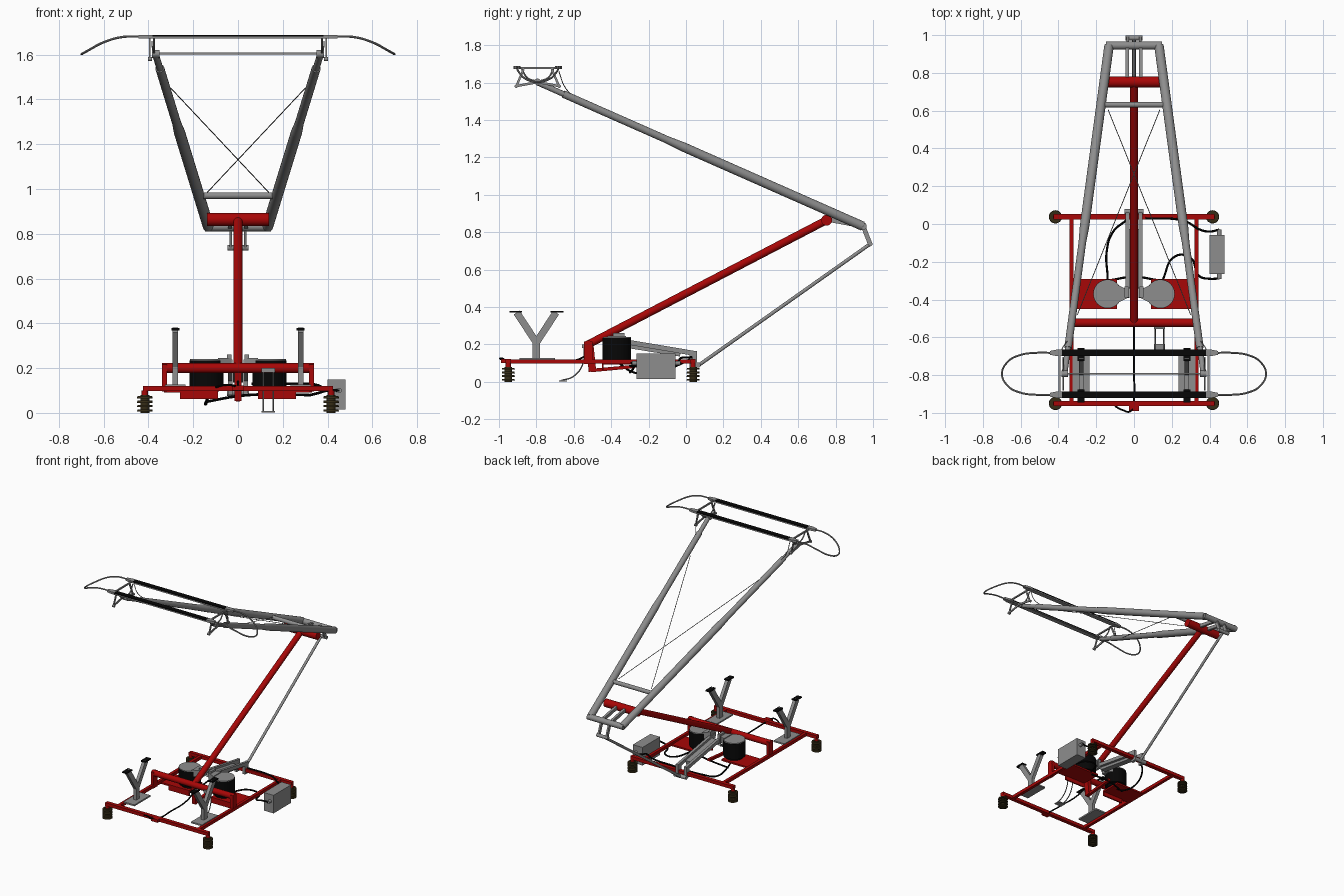
import bpy, bmesh, math
from mathutils import Vector, Matrix

if "Cube" in bpy.data.objects:
    bpy.data.objects.remove(bpy.data.objects["Cube"])


def mat(name, col):
    m = bpy.data.materials.new(name)
    m.diffuse_color = (*col, 1)
    m.use_nodes = True
    m.node_tree.nodes["Principled BSDF"].inputs["Base Color"].default_value = m.diffuse_color
    return m


RED = mat("red paint", (0.39, 0.002, 0.002))
GRAY = mat("gray metal", (0.27, 0.27, 0.27))
BLACK = mat("black rubber", (0.002, 0.002, 0.002))
BROWN = mat("brown ceramic", (0.035, 0.025, 0.008))


def finish(name, bm, m):
    bmesh.ops.recalc_face_normals(bm, faces=bm.faces)
    for f in bm.faces:
        f.smooth = True
    for e in bm.edges:
        e.smooth = len(e.link_faces) == 2 and e.calc_face_angle(0) < math.radians(35)
    me = bpy.data.meshes.new(name)
    bm.to_mesh(me)
    bm.free()
    me.materials.append(m)
    ob = bpy.data.objects.new(name, me)
    bpy.context.collection.objects.link(ob)
    return ob


def box(name, lo, hi, m):
    bm = bmesh.new()
    lo, hi = Vector(lo), Vector(hi)
    bmesh.ops.create_cube(bm, size=1, matrix=Matrix.Translation((lo + hi) / 2) @ Matrix.Diagonal((*(hi - lo), 1)))
    return finish(name, bm, m)


def tube(name, a, b, r, m, r2=None, n=20):
    bm = bmesh.new()
    a, b = Vector(a), Vector(b)
    rot = (b - a).to_track_quat('Z', 'Y').to_matrix().to_4x4()
    bmesh.ops.create_cone(bm, cap_ends=True, segments=n, radius1=r, radius2=r if r2 is None else r2,
                          depth=(b - a).length, matrix=Matrix.Translation((a + b) / 2) @ rot)
    return finish(name, bm, m)


def bar(name, a, b, wx, h, m):
    """Flat bar between two points in a plane of constant x."""
    bm = bmesh.new()
    a, b = Vector(a), Vector(b)
    d = b - a
    rot = Matrix.Rotation(math.atan2(d.z, d.y), 4, 'X')
    bmesh.ops.create_cube(bm, size=1, matrix=Matrix.Translation((a + b) / 2) @ rot
                          @ Matrix.Diagonal((wx, d.length, h, 1)))
    return finish(name, bm, m)


def prism(name, pts, z0, z1, m):
    bm = bmesh.new()
    f = bm.faces.new([bm.verts.new((x, y, z0)) for x, y in pts])
    g = bmesh.ops.extrude_face_region(bm, geom=[f])
    bmesh.ops.translate(bm, vec=(0, 0, z1 - z0), verts=[v for v in g['geom'] if isinstance(v, bmesh.types.BMVert)])
    return finish(name, bm, m)


def cable(name, pts, r, m):
    cu = bpy.data.curves.new(name, 'CURVE')
    cu.dimensions = '3D'
    cu.bevel_depth, cu.bevel_resolution, cu.use_fill_caps = r, 2, True
    s = cu.splines.new('BEZIER')
    s.bezier_points.add(len(pts) - 1)
    s.resolution_u = 8
    for p, c in zip(s.bezier_points, pts):
        p.co = c
        p.handle_left_type = p.handle_right_type = 'AUTO'
    ob = bpy.data.objects.new(name, cu)
    bpy.context.collection.objects.link(ob)
    me = bpy.data.meshes.new_from_object(ob.evaluated_get(bpy.context.evaluated_depsgraph_get()))
    bpy.data.objects.remove(ob)
    bm = bmesh.new()
    bm.from_mesh(me)
    return finish(name, bm, m)


# Base frame with insulator feet
for y, n in ((-0.95, "front"), (0.038, "back")):
    box(n + "_frame_beam", (-0.425, y - 0.014, 0.097), (0.425, y + 0.014, 0.121), RED)
    for x in (-0.416, 0.416):
        tube(n + "_foot_cap", (x, y, 0.075), (x, y, 0.1), 0.014, RED)
        tube(n + "_insulator_core", (x, y, 0), (x, y, 0.08), 0.02, BROWN)
        for k in range(4):
            z = 0.006 + k * 0.0195
            tube(n + "_insulator_shed", (x, y, z), (x, y, z + 0.01), 0.035, BROWN, 0.033, 24)
for s in (-1, 1):
    box("side_rail", (s * 0.33 - 0.011, -0.95, 0.097), (s * 0.33 + 0.011, 0.038, 0.12), RED)
    box("cross_tube_leg", (s * 0.328 - 0.011, -0.545, 0.095), (s * 0.328 + 0.011, -0.5, 0.215), RED)
    # Spring plates with folded front lip
    box("drum_plate", (min(s * 0.09, s * 0.33), -0.45, 0.092), (max(s * 0.09, s * 0.33), -0.29, 0.104), RED)
    box("drum_plate_lip", (min(s * 0.09, s * 0.26), -0.45, 0.062), (max(s * 0.09, s * 0.26), -0.44, 0.1), RED)
    # Spring drums
    c = (s * 0.14, -0.37)
    tube("drum_base", (*c, 0.104), (*c, 0.135), 0.06, BLACK, n=32)
    tube("drum", (*c, 0.12), (*c, 0.234), 0.076, BLACK, n=32)
    tube("drum_lid", (*c, 0.234), (*c, 0.24), 0.075, GRAY, n=32)
    prism("drum_lug", [(s * 0.09, -0.42), (s * 0.09, -0.32), (s * 0.03, -0.35), (s * 0.03, -0.39)], 0.2, 0.246, GRAY)
    bar("lug_web", (s * 0.04, -0.39, 0.225), (s * 0.04, -0.33, 0.225), 0.02, 0.07, GRAY)
    # Sloped damper rails
    bar("center_rail", (s * 0.035, -0.39, 0.225), (s * 0.035, 0.045, 0.152), 0.02, 0.026, GRAY)
    box("rail_foot", (s * 0.035 - 0.01, 0.02, 0.08), (s * 0.035 + 0.01, 0.06, 0.165), GRAY)
bar("center_damper", (0, -0.34, 0.2), (0, -0.03, 0.15), 0.045, 0.03, GRAY)
tube("rod_pivot", (-0.05, 0.065, 0.09), (0.05, 0.065, 0.09), 0.014, GRAY)
tube("raised_cross_tube", (-0.34, -0.523, 0.2), (0.34, -0.523, 0.2), 0.022, RED)
bar("arm_crank", (0, -0.515, 0.2), (0, -0.5, 0.055), 0.03, 0.04, RED)
bar("crank_link", (0, -0.51, 0.06), (0, -0.27, 0.082), 0.02, 0.018, RED)
box("front_tab", (-0.027, -0.99, 0.1), (0.027, -0.96, 0.122), RED)

# Resting forks
for s in (-1, 1):
    x = s * 0.28
    box("fork_base", (x - 0.045, -0.89, 0.115), (x + 0.045, -0.7, 0.126), GRAY)
    box("fork_post", (x - 0.012, -0.82, 0.12), (x + 0.012, -0.78, 0.225), GRAY)
    for d in (-1, 1):
        bar("fork_prong", (x, -0.8, 0.21), (x, -0.8 + d * 0.105, 0.37), 0.024, 0.038, GRAY)
        box("fork_pad", (x - 0.018, -0.8 + d * 0.11 - 0.034, 0.369), (x + 0.018, -0.8 + d * 0.11 + 0.034, 0.379), BLACK)

# Lower arm and guide rod
tube("lower_arm", (0, -0.523, 0.2), (0, 0.752, 0.864), 0.021, RED, n=24)
tube("lower_arm_head", (-0.138, 0.752, 0.864), (0.138, 0.752, 0.864), 0.029, RED, n=24)
tube("guide_rod", (0, 0.06, 0.083), (0, 0.982, 0.735), 0.0095, GRAY)

# Upper arm
def arm(s, t):
    return Vector((s * (0.132 + 0.236 * t), 0.945 - 1.74 * t, 0.832 + 0.768 * t))


tube("elbow_tube", (-0.148, 0.945, 0.832), (0.148, 0.945, 0.832), 0.021, GRAY)
for s in (-1, 1):
    tube("upper_arm_thick", arm(s, 0), arm(s, 0.55), 0.025, GRAY)
    tube("upper_arm_taper", arm(s, 0.55), arm(s, 0.6), 0.025, GRAY, 0.02)
    tube("upper_arm_middle", arm(s, 0.6), arm(s, 0.92), 0.02, GRAY)
    tube("upper_arm_tip", arm(s, 0.91), arm(s, 1), 0.015, GRAY)
    tube("arm_brace_wire", (s * 0.137, 0.605, 0.985), (-s * 0.3, -0.48, 1.45), 0.0022, GRAY, n=8)
    bar("elbow_link", (s * 0.035, 0.755, 0.868), (s * 0.035, 0.95, 0.832), 0.018, 0.024, GRAY)
    bar("elbow_lever", (s * 0.033, 0.945, 0.838), (s * 0.033, 0.985, 0.735), 0.012, 0.024, GRAY)
tube("elbow_lever_pin", (-0.046, 0.985, 0.737), (0.046, 0.985, 0.737), 0.0125, GRAY)
tube("upper_arm_crossbar", arm(-1, 0.18), arm(1, 0.18), 0.015, GRAY)

# Contact head
Y = -0.793
tube("head_axle", (-0.37, Y, 1.605), (0.37, Y, 1.605), 0.005, GRAY, n=12)
for d in (-1, 1):
    y = Y + d * 0.111
    box("strip_carrier", (-0.4, y - 0.016, 1.671), (0.4, y + 0.016, 1.68), GRAY)
    box("contact_strip", (-0.382, y - 0.018, 1.68), (0.382, y + 0.018, 1.687), BLACK)
for s in (-1, 1):
    x = s * 0.395
    tube("arm_end_knuckle", (s * 0.35, Y, 1.603), (s * 0.385, Y, 1.603), 0.018, GRAY)
    bar("head_side_bar", (x, Y - 0.125, 1.678), (x, Y + 0.125, 1.678), 0.01, 0.01, GRAY)
    for d in (-1, 1):
        y = Y + d * 0.111
        prism("strip_end_socket", [(s * 0.38, y - 0.018), (s * 0.405, y - 0.018), (s * 0.445, y - 0.01),
                                   (s * 0.445, y + 0.01), (s * 0.405, y + 0.018), (s * 0.38, y + 0.018)],
              1.672, 1.688, GRAY)
        bar("head_strut", (x, Y + d * 0.075, 1.672), (x, Y + d * 0.115, 1.578), 0.007, 0.012, GRAY)
        bar("head_lower_bar", (x, Y + d * 0.118, 1.58), (x, Y, 1.602), 0.007, 0.013, GRAY)
        cable("head_spring", [(s * 0.375, Y + d * 0.085, 1.672), (s * 0.375, Y + d * 0.055, 1.625),
                              (s * 0.375, Y, 1.605)], 0.0045, GRAY)
        tube("head_spring_pin", (s * 0.385, Y + d * 0.115, 1.58), (s * 0.402, Y + d * 0.115, 1.58), 0.009, GRAY)
    half = [(0.43, 0.111, 1.681), (0.52, 0.111, 1.678), (0.6, 0.1, 1.655), (0.67, 0.062, 1.618)]
    loop = half + [(0.699, 0, 1.602)] + [(a, -b, c) for a, b, c in reversed(half)]
    cable("end_horn", [(s * a, Y + b, c) for a, b, c in loop], 0.0052, GRAY)
    cable("head_bond_wire", [(s * 0.385, -0.68, 1.66), (s * 0.375, -0.65, 1.58), (s * 0.345, -0.61, 1.53)], 0.0025, GRAY)

# Control box and its fittings
box("control_box", (0.4, -0.265, 0.015), (0.48, -0.057, 0.15), GRAY)
for y0, y1 in ((-0.057, -0.03), (-0.29, -0.265)):
    tube("box_fitting", (0.452, y0, 0.1), (0.452, y1, 0.1), 0.012, GRAY, n=12)
cable("box_hose_back", [(0.452, -0.03, 0.1), (0.4, -0.04, 0.105), (0.35, -0.03, 0.125), (0.27, 0.015, 0.13),
                        (0.06, 0.03, 0.13)], 0.006, BLACK)
cable("box_hose_front", [(0.452, -0.288, 0.1), (0.4, -0.29, 0.1), (0.345, -0.275, 0.085), (0.3, -0.18, 0.08),
                         (0.22, -0.17, 0.085), (0.15, -0.3, 0.1)], 0.006, BLACK)
cable("left_drum_hose", [(-0.04, 0.02, 0.12), (-0.11, -0.04, 0.09), (-0.145, -0.15, 0.045), (-0.14, -0.28, 0.05),
                         (-0.14, -0.36, 0.1)], 0.006, BLACK)
cable("under_hose", [(-0.14, -0.3, 0.05), (0, -0.28, 0.075), (0.14, -0.3, 0.085)], 0.006, BLACK)
cable("front_cable", [(0, -0.53, 0.14), (0, -0.6, 0.112), (0, -0.8, 0.105), (0, -0.93, 0.108), (-0.02, -0.992, 0.122),
                      (-0.06, -0.985, 0.125), (-0.1, -0.965, 0.115)], 0.005, BLACK)

# Grounding straps hanging from the raised tube
for x in (0.113, 0.157):
    cable("ground_strap", [(x, -0.545, 0.195), (x, -0.55, 0.1), (x, -0.6, 0.03), (x, -0.67, 0.006)], 0.0035, GRAY)
box("strap_clamp", (0.105, -0.555, 0.18), (0.165, -0.54, 0.2), GRAY)
box("strap_end_plate", (0.105, -0.68, 0.002), (0.165, -0.635, 0.008), GRAY)
